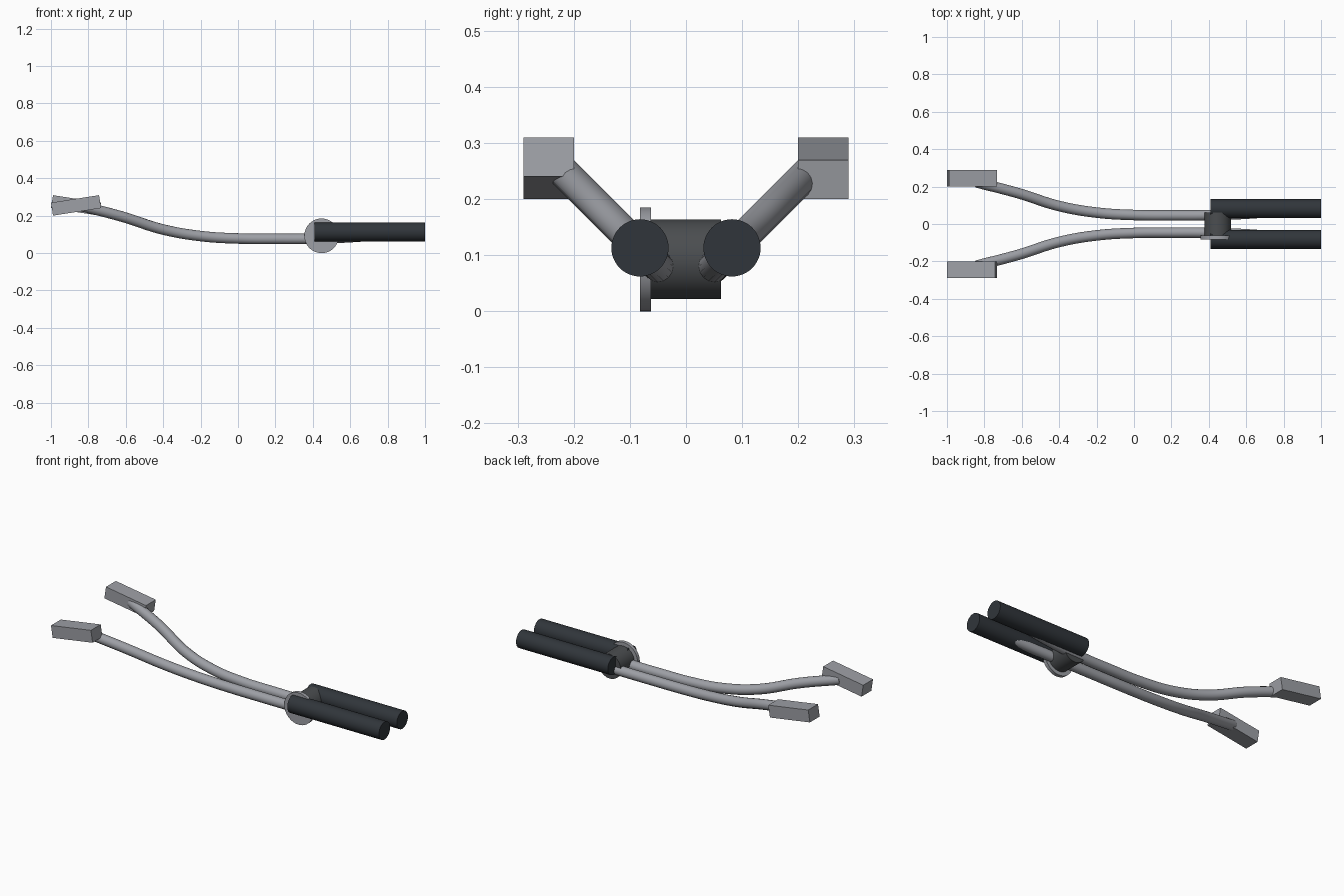
import bpy
from math import pi

if "Cube" in bpy.data.objects:
    bpy.data.objects.remove(bpy.data.objects["Cube"])


def material(name, color):
    m = bpy.data.materials.new(name)
    m.diffuse_color = (*color, 1)
    m.use_nodes = True
    m.node_tree.nodes["Principled BSDF"].inputs["Base Color"].default_value = m.diffuse_color
    return m


steel = material("steel", (0.34, 0.35, 0.38))
rubber = material("rubber", (0.03, 0.036, 0.043))
iron = material("dark_iron", (0.07, 0.075, 0.08))


def finish(ob, name, mat, smooth=True):
    ob.name = name
    ob.data.materials.clear()
    ob.data.materials.append(mat)
    if smooth:
        bpy.ops.object.select_all(action='DESELECT')
        ob.select_set(True)
        bpy.context.view_layer.objects.active = ob
        bpy.ops.object.shade_smooth_by_angle()


def cylinder(name, loc, r, depth, rot, mat):
    bpy.ops.mesh.primitive_cylinder_add(vertices=48, radius=r, depth=depth,
                                        location=loc, rotation=rot)
    finish(bpy.context.object, name, mat)


def rod(name, points, radius, mat):
    cu = bpy.data.curves.new(name, 'CURVE')
    cu.dimensions = '3D'
    cu.bevel_depth = radius
    cu.bevel_resolution = 6
    cu.resolution_u = 12
    cu.use_fill_caps = True
    sp = cu.splines.new('BEZIER')
    sp.bezier_points.add(len(points) - 1)
    for bp, p in zip(sp.bezier_points, points):
        bp.co = p
        bp.handle_left_type = bp.handle_right_type = 'AUTO'
    ob = bpy.data.objects.new(name, cu)
    bpy.context.collection.objects.link(ob)
    bpy.ops.object.select_all(action='DESELECT')
    ob.select_set(True)
    bpy.context.view_layer.objects.active = ob
    bpy.ops.object.convert(target='MESH')
    finish(bpy.context.object, name, mat)


# rod centre line: (x, y offset); each rod lies in a plane tilted 45 degrees
PATH = [(-0.84, 0.222), (-0.62, 0.165), (-0.4, 0.096), (-0.2, 0.061),
        (0.0, 0.048), (0.2, 0.046), (0.4, 0.047), (0.7, 0.062), (0.96, 0.09)]

for side, s in (("front", -1), ("back", 1)):
    # curved rod
    rod(side + "_rod", [(x, s * y, y + 0.03) for x, y in PATH], 0.028, steel)
    # handle grip
    cylinder(side + "_grip", (0.705, s * 0.082, 0.113), 0.051, 0.59,
             (0, pi / 2, 0), rubber)
    # tilted block at the far end, opposite tilt on each side
    bpy.ops.mesh.primitive_cube_add(size=1, location=(-0.866, s * 0.245, 0.255),
                                    rotation=(0, s * 0.155, 0))
    block = bpy.context.object
    block.scale = (0.26, 0.09, 0.07)
    finish(block, side + "_end_block", steel, smooth=False)

# central hub and its front disc
cylinder("hub", (0.447, 0, 0.0925), 0.071, 0.125, (pi / 2, 0, 0), iron)
cylinder("hub_disc", (0.447, -0.072, 0.0925), 0.0925, 0.02, (pi / 2, 0, 0), steel)
